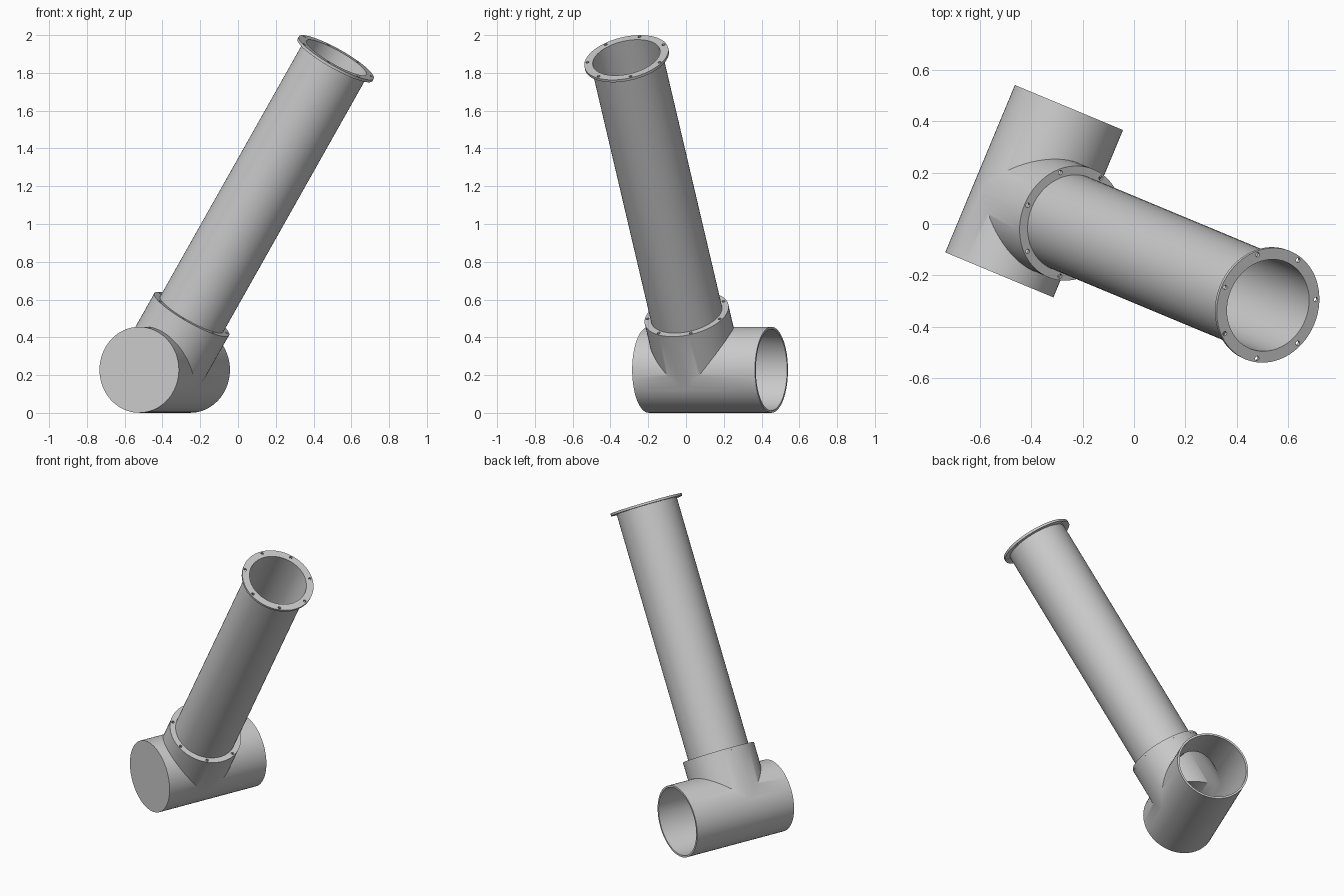
import bpy, bmesh
from math import radians, pi, cos, sin
from mathutils import Matrix

cube = bpy.data.objects.get("Cube")
if cube:
    bpy.data.objects.remove(cube, do_unlink=True)

SEG = 64
R, WALL = 0.2275, 0.0125                 # main pipe radius and wall
TUBE_OUT, TUBE_IN = 0.192, 0.182         # long tube
RIM = 0.015                              # flange thickness
BASE, TOP = 0.345, 1.937                 # flange faces along the branch

# Frames for the lying pipe and the leaning branch, sharing one joint
joint = Matrix.Translation((-0.411, 0.072, 0.228)) @ Matrix.Rotation(radians(-22.6), 4, 'Z')
pipe_frame = joint @ Matrix.Rotation(radians(-90), 4, 'X')
branch_frame = joint @ Matrix.Rotation(radians(31.4), 4, 'Y')

grey = bpy.data.materials.new("plain grey")
grey.use_nodes = True
colour = (0.6, 0.6, 0.6, 1)
grey.diffuse_color = colour
grey.node_tree.nodes["Principled BSDF"].inputs["Base Color"].default_value = colour


def make_object(name, bm, frame):
    bmesh.ops.recalc_face_normals(bm, faces=bm.faces)
    mesh = bpy.data.meshes.new(name)
    bm.to_mesh(mesh)
    bm.free()
    mesh.transform(frame)
    mesh.materials.append(grey)
    obj = bpy.data.objects.new(name, mesh)
    bpy.context.collection.objects.link(obj)
    return obj


def add_rod(bm, radius, z0, z1, place=Matrix(), seg=SEG):
    bmesh.ops.create_cone(bm, cap_ends=True, segments=seg, radius1=radius, radius2=radius,
                          depth=z1 - z0, matrix=place @ Matrix.Translation((0, 0, (z0 + z1) / 2)))


def rod(name, radius, z0, z1, frame):
    bm = bmesh.new()
    add_rod(bm, radius, z0, z1)
    return make_object(name, bm, frame)


def lathe(name, profile, frame):
    bm = bmesh.new()
    rings = [[bm.verts.new((r * cos(2 * pi * i / SEG), r * sin(2 * pi * i / SEG), z))
              for i in range(SEG)] for r, z in profile]
    for k, a in enumerate(rings):
        b = rings[(k + 1) % len(rings)]
        for i in range(SEG):
            j = (i + 1) % SEG
            bm.faces.new((a[i], a[j], b[j], b[i]))
    return make_object(name, bm, frame)


def combine(obj, other, operation):
    mod = obj.modifiers.new(operation.title(), 'BOOLEAN')
    mod.operation, mod.solver, mod.object = operation, 'EXACT', other
    bpy.context.view_layer.objects.active = obj
    bpy.ops.object.modifier_apply(modifier=mod.name)
    bpy.data.objects.remove(other, do_unlink=True)


# Lying pipe with a closed front end, merged with the branch collar
pipe = rod("tee_pipe", R, -0.292, 0.412, pipe_frame)
combine(pipe, rod("collar", R - 0.0005, 0, BASE - RIM, branch_frame), 'UNION')
combine(pipe, rod("pipe_bore", R - WALL, -0.28, 0.5, pipe_frame), 'DIFFERENCE')
combine(pipe, rod("collar_bore", R - WALL - 0.0005, 0, BASE, branch_frame), 'DIFFERENCE')

# Long leaning tube with a flange at each end
tube = lathe("flanged_tube", [
    (TUBE_IN, BASE - RIM), (R, BASE - RIM), (R, BASE), (TUBE_OUT, BASE),
    (TUBE_OUT, TOP - RIM), (R, TOP - RIM), (R, TOP), (TUBE_IN, TOP)], branch_frame)

# Seven bolt holes through each flange
bm = bmesh.new()
for z in (BASE, TOP):
    for k in range(7):
        place = Matrix.Rotation(pi + k * 2 * pi / 7, 4, 'Z') @ Matrix.Translation((0.212, 0, 0))
        add_rod(bm, 0.009, z - RIM - 0.01, z + 0.01, place, 12)
combine(tube, make_object("bolt_holes", bm, branch_frame), 'DIFFERENCE')

# Smooth the round walls, keep the rims sharp
for obj in (pipe, tube):
    bpy.ops.object.select_all(action='DESELECT')
    obj.select_set(True)
    bpy.context.view_layer.objects.active = obj
    bpy.ops.object.shade_smooth_by_angle(angle=radians(30))
